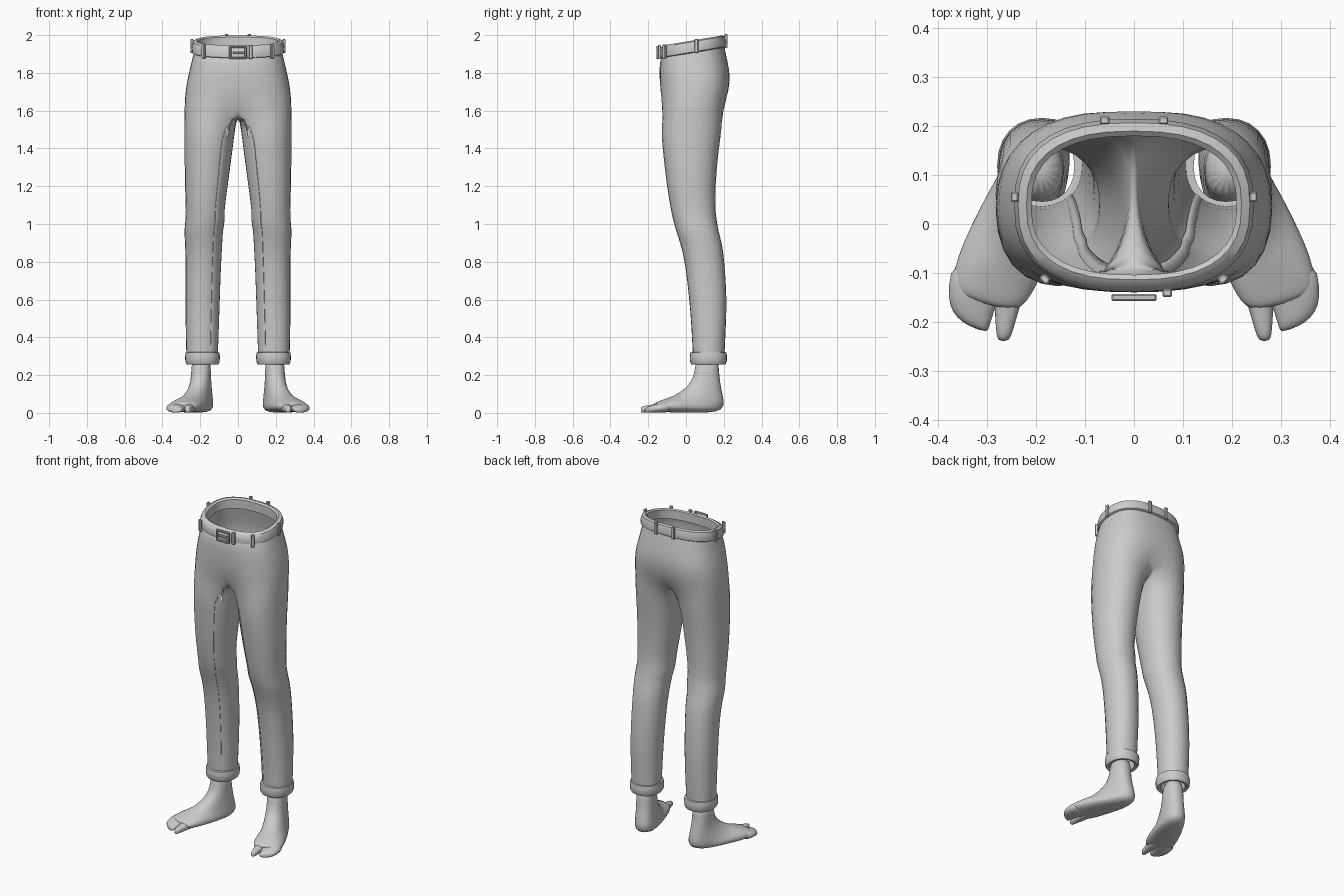
import bpy, bmesh, math
from mathutils import Vector

if "Cube" in bpy.data.objects:
    bpy.data.objects.remove(bpy.data.objects["Cube"])

grey = bpy.data.materials.new("light_grey")
grey.diffuse_color = (0.6, 0.6, 0.6, 1)
grey.use_nodes = True
grey.node_tree.nodes["Principled BSDF"].inputs["Base Color"].default_value = grey.diffuse_color


def spow(v, p):
    return math.copysign(abs(v) ** p, v)


def finish(name, bm, mirror=False, subsurf=0, angle=None):
    bmesh.ops.recalc_face_normals(bm, faces=bm.faces[:])
    me = bpy.data.meshes.new(name)
    bm.to_mesh(me)
    bm.free()
    me.materials.append(grey)
    ob = bpy.data.objects.new(name, me)
    bpy.context.collection.objects.link(ob)
    bpy.context.view_layer.objects.active = ob
    ob.select_set(True)
    if angle:
        bpy.ops.object.shade_smooth_by_angle(angle=math.radians(angle))
    else:
        bpy.ops.object.shade_smooth()
    ob.select_set(False)
    if mirror:
        m = ob.modifiers.new("Mirror", 'MIRROR')
        m.merge_threshold = 0.002
    if subsurf:
        s = ob.modifiers.new("Subdivision", 'SUBSURF')
        s.levels = s.render_levels = subsurf
    return ob


def bridge(bm, a, b, closed=True):
    n = len(a)
    for i in range(n if closed else n - 1):
        j = (i + 1) % n
        bm.faces.new((a[i], a[j], b[j], b[i]))


def loft(bm, rings, cap=False, loop=False):
    vs = [[bm.verts.new(p) for p in r] for r in rings]
    for a, b in zip(vs, vs[1:] + (vs[:1] if loop else [])):
        bridge(bm, a, b)
    if cap:
        bm.faces.new(vs[0])
        bm.faces.new(vs[-1])


def oval(x0, x1, y0, y1, angles, p):
    """Points of a squarish oval, angle 0 at the front, 90 at +x."""
    cx, cy, hx, hy = (x0 + x1) / 2, (y0 + y1) / 2, (x1 - x0) / 2, (y1 - y0) / 2
    return [(cx + hx * spow(math.sin(math.radians(a)), p),
             cy - hy * spow(math.cos(math.radians(a)), p)) for a in angles]


def section(a, b, w, n=14, p=0.85):
    """Closed section with one axis from a to b and half axis w."""
    a, b, w = Vector(a), Vector(b), Vector(w)
    ts = [2 * math.pi * i / n for i in range(n)]
    return [(a + b) / 2 + (b - a) / 2 * spow(math.cos(t), p) + w * spow(math.sin(t), p)
            for t in ts]


def waist_z(y):
    return 1.875 + (y + 0.14) * 0.17


# Trousers: hip arcs run front to back, then each closes around a leg
bm = bmesh.new()
hips = [(None, .235, -.128, .203, 0), (1.86, .248, -.142, .222, 0),
        (1.79, .266, -.145, .238, .003), (1.71, .281, -.144, .236, .008),
        (1.62, .287, -.142, .218, .03)]
arc_angles = [18 * i for i in range(11)]
prev = None
for z, hw, yf, yb, dent in hips:
    pts = oval(-hw, hw, yf, yb, arc_angles, 0.78)
    pts[0], pts[10] = (0, pts[0][1] + dent), (0, pts[10][1] - dent)
    arc = [bm.verts.new((x, y, waist_z(y) + .012 if z is None else z)) for x, y in pts]
    if prev:
        bridge(bm, prev, arc, closed=False)
    prev = arc
# Crotch seam
yf, yb = prev[0].co.y, prev[10].co.y
prev = prev + [bm.verts.new((0, yb + (yf - yb) * k / 6, 1.62 - .045 * math.sin(math.pi * k / 6)))
               for k in range(1, 6)]
# Legs: height, inner x, outer x, front y, back y
legs = [(1.5, .014, .288, -.138, .197), (1.4, .026, .288, -.13, .178),
        (1.2, .053, .286, -.107, .16), (1.06, .073, .279, -.082, .16),
        (1.02, .066, .283, -.072, .168), (.96, .08, .289, -.056, .176),
        (.9, .081, .284, -.035, .195), (.8, .088, .281, -.009, .208),
        (.6, .095, .281, .014, .221), (.45, .1, .281, .026, .214),
        (.28, .106, .276, .034, .206)]
leg_angles = [-60 + 30 * i for i in range(11)] + [240 + 20 * k for k in range(1, 6)]
for z, x0, x1, y0, y1 in legs:
    ring = [bm.verts.new((x, y, z)) for x, y in oval(x0, x1, y0, y1, leg_angles, .9)]
    bridge(bm, prev, ring)
    prev = ring
finish("trousers", bm, mirror=True, subsurf=1)

# Rolled cuffs: height and offset from the leg
bm = bmesh.new()
around = [15 * i for i in range(24)]
rings = []
for z, o in [(.322, 0), (.32, .011), (.3, .014), (.272, .013), (.257, .006),
             (.262, -.012), (.32, -.012)]:
    rings.append([(x, y, z) for x, y in oval(.11 - o, .266 + o, .034 - o, .203 + o, around, .9)])
loft(bm, rings, loop=True)
finish("cuffs", bm, mirror=True, angle=45)

# Belt: offset and height above the sloping waist line
bm = bmesh.new()
rings = []
for o, h in [(.004, 0), (.015, .006), (.017, .034), (.009, .06), (-.008, .067),
             (-.018, .06), (-.018, .004)]:
    pts = oval(-.228 - o, .228 + o, -.122 - o, .198 + o, [10 * i for i in range(36)], .8)
    rings.append([(x, y, waist_z(y) + h) for x, y in pts])
loft(bm, rings, loop=True)
finish("belt", bm, angle=45)


def box(name, x, y, z, size, turn=0):
    bm = bmesh.new()
    bmesh.ops.create_cube(bm, size=1)
    bmesh.ops.scale(bm, vec=size, verts=bm.verts)
    bmesh.ops.bevel(bm, geom=bm.edges[:], offset=.003, segments=1, affect='EDGES')
    ob = finish(name, bm, angle=30)
    ob.location = (x, y, z)
    ob.rotation_euler.z = math.radians(turn)


# Belt loops
for s in (-1, 1):
    for x, y, turn in [(.06, .212, 0), (.244, .055, 90), (.182, -.113, 40)]:
        box("belt_loop", s * x, y, waist_z(y) + .034, (.02, .016, .074), s * turn)
box("belt_keeper", .068, -.141, 1.91, (.02, .016, .074))

# Buckle frame and prong
for z in (1.878, 1.938):
    box("buckle_bar", 0, -.15, z, (.092, .014, .011))
for x in (-.041, .041):
    box("buckle_side", x, -.15, 1.908, (.011, .014, .07))
box("buckle_prong", .008, -.15, 1.908, (.07, .012, .011))

# Feet: back y, back z, front y, front z, half width, outward turn
bm = bmesh.new()
rings = []
for by, bz, fy, fz, hw, k in [
        (.172, .31, .052, .31, .05, 0), (.176, .2, .046, .21, .053, .1),
        (.188, .12, .022, .155, .056, .45), (.203, .06, -.02, .118, .062, .75),
        (.196, .012, -.06, .094, .068, .9), (.12, 0, -.085, .084, .076, 1),
        (.03, .002, -.11, .074, .083, 1), (-.05, .002, -.135, .064, .084, 1),
        (-.11, .003, -.155, .056, .078, 1), (-.145, .008, -.168, .045, .066, 1)]:
    a = (.195 + .39 * k * (.12 - by), by, bz)
    b = (.195 + .39 * k * (.12 - fy), fy, fz)
    rings.append(section(a, b, (hw, hw * .3 * k, 0), 18))
loft(bm, rings, cap=True)
finish("feet", bm, mirror=True, subsurf=1)

# Toes: inner edge x, y, outer edge x, y, top height
big_toe = [(.212, -.09, .295, -.09, .062), (.226, -.15, .287, -.15, .052),
           (.242, -.2, .284, -.2, .042), (.25, -.228, .282, -.228, .037),
           (.257, -.24, .277, -.24, .029)]
small_toes = [(.25, -.08, .374, -.07, .064), (.27, -.14, .382, -.13, .055),
              (.287, -.185, .38, -.165, .043), (.295, -.212, .364, -.192, .035),
              (.3, -.223, .336, -.21, .025)]
for name, rows in (("big_toes", big_toe), ("small_toes", small_toes)):
    bm = bmesh.new()
    loft(bm, [section((x0, y0, t / 2), (x1, y1, t / 2), (0, 0, t / 2 - .001), 12)
              for x0, y0, x1, y1, t in rows], cap=True)
    finish(name, bm, mirror=True, subsurf=1)
